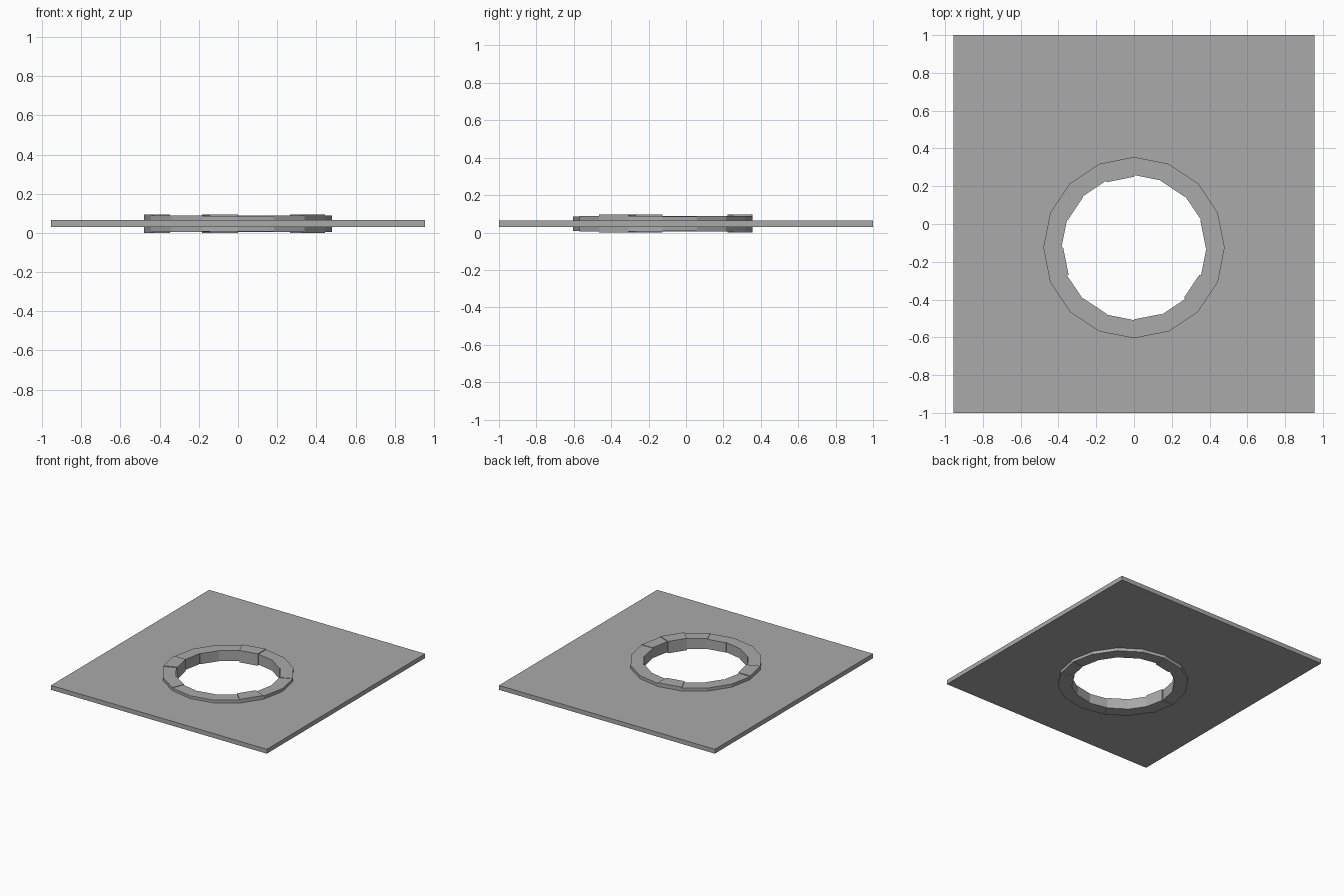
import bpy
import bmesh
from math import cos, sin, tau

if "Cube" in bpy.data.objects:
    bpy.data.objects.remove(bpy.data.objects["Cube"], do_unlink=True)

SIDES = 16
CENTRE_Y = -0.125
MID_Z = 0.0475

stone = bpy.data.materials.new("grey stone")
stone.use_nodes = True
GREY = (0.4, 0.4, 0.4, 1)
stone.diffuse_color = GREY
stone.node_tree.nodes["Principled BSDF"].inputs["Base Color"].default_value = GREY


def ring_point(radius, step, z):
    a = tau * step / SIDES
    return (radius * cos(a), CENTRE_Y + radius * sin(a), z)


def add_object(name, bm):
    bmesh.ops.recalc_face_normals(bm, faces=bm.faces)
    mesh = bpy.data.meshes.new(name)
    bm.to_mesh(mesh)
    bm.free()
    mesh.materials.append(stone)
    bpy.context.collection.objects.link(bpy.data.objects.new(name, mesh))


def add_loop(bm, points):
    verts = [bm.verts.new(p) for p in points]
    return [bm.edges.new((v, verts[i - 1])) for i, v in enumerate(verts)]


def extrude_up(bm, height):
    geom = bmesh.ops.extrude_face_region(bm, geom=bm.faces[:])["geom"]
    moved = [g for g in geom if isinstance(g, bmesh.types.BMVert)]
    bmesh.ops.translate(bm, verts=moved, vec=(0, 0, height))


# Flat wall slab with a round opening
half_slab = 0.0175
low = MID_Z - half_slab
bm = bmesh.new()
edges = add_loop(bm, [(x * 0.955, y, low) for x, y in ((-1, -1), (1, -1), (1, 1), (-1, 1))])
edges += add_loop(bm, [ring_point(0.41, i, low) for i in range(SIDES)])
bmesh.ops.triangle_fill(bm, edges=edges, use_beauty=True)
extrude_up(bm, 2 * half_slab)
bmesh.ops.dissolve_limit(bm, angle_limit=0.01, verts=bm.verts, edges=bm.edges)
add_object("wall_slab", bm)

# Ring of stones round the opening, some standing prouder than others
proud = {4, 8, 14}
shallow = {0, 11, 12}
for i in range(SIDES):
    half = 0.0475 if i in proud else 0.039 if i in shallow else 0.042
    inner = 0.375 if i in proud else 0.38 + 0.004 * (i % 2)
    bm = bmesh.new()
    corners = [(inner, i), (0.48, i), (0.48, i + 1), (inner, i + 1)]
    bm.faces.new([bm.verts.new(ring_point(r, s, MID_Z - half)) for r, s in corners])
    extrude_up(bm, 2 * half)
    add_object(f"ring_stone_{i + 1}", bm)
